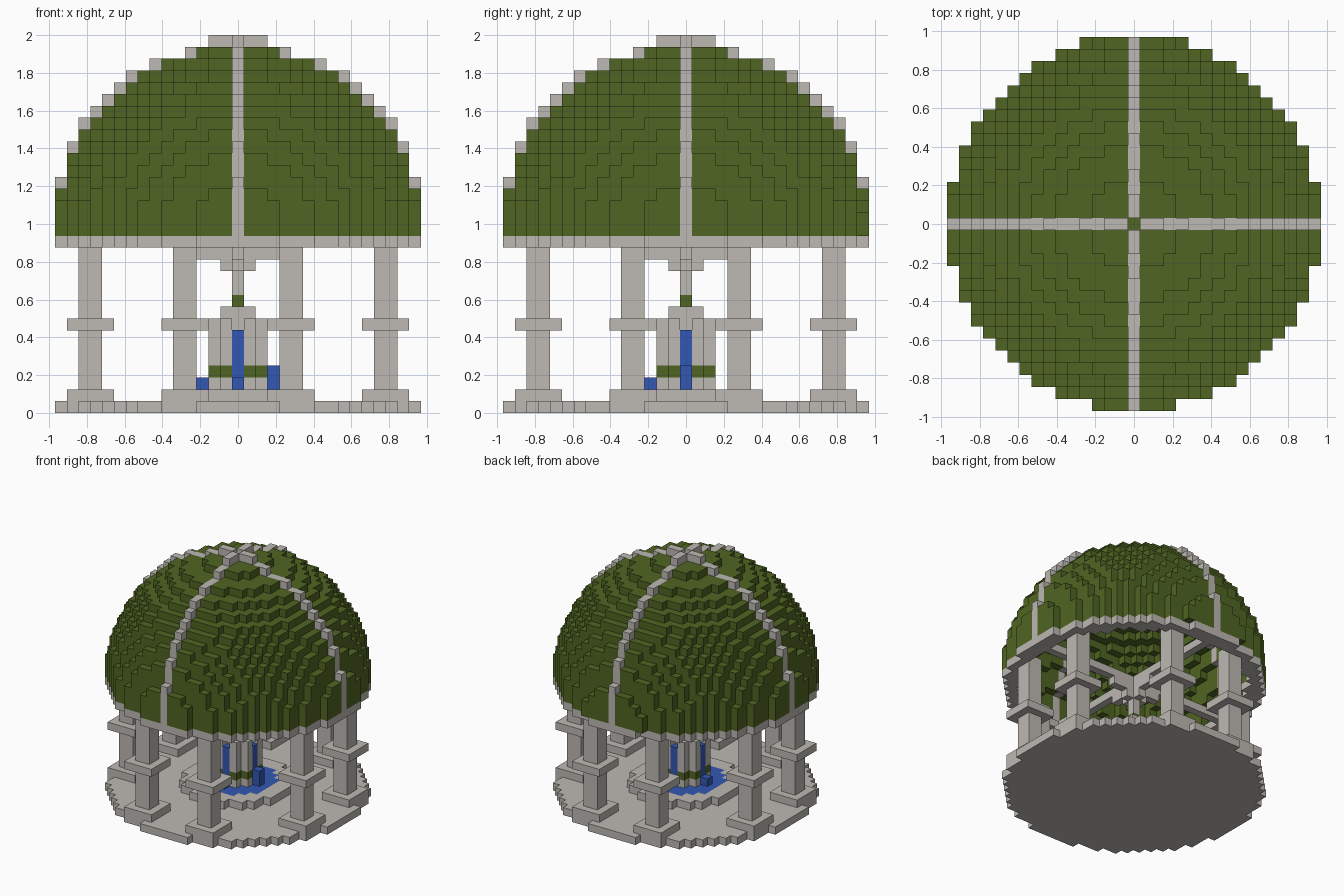
import bpy, bmesh
from mathutils import Vector

cube = bpy.data.objects.get("Cube")
if cube:
    bpy.data.objects.remove(cube)

U = 0.0625          # edge of one block
R2 = 15.5 ** 2      # squared dome radius in blocks
SPAN = range(-15, 16)
BASE = 15           # first layer of the dome


def material(name, rgb):
    m = bpy.data.materials.new(name)
    m.use_nodes = True
    m.diffuse_color = (*rgb, 1)
    m.node_tree.nodes["Principled BSDF"].inputs["Base Color"].default_value = (*rgb, 1)
    return m


stone = material("pale stone", (0.51, 0.485, 0.45))
moss = material("moss green", (0.08, 0.13, 0.016))
blue = material("water blue", (0.033, 0.095, 0.45))

parts = {}          # (name, material) -> blocks
taken = {}          # block -> part key


def add(name, mat, cells):
    """Claim free blocks for a part; earlier parts keep theirs."""
    for c in cells:
        if c not in taken:
            taken[c] = (name, mat.name)
            parts.setdefault((name, mat.name), []).append(c)


def disk(r2, layer, inner=-1):
    return [(x, y, layer) for x in SPAN for y in SPAN if inner < x * x + y * y <= r2]


def box(xs, ys, zs):
    return [(x, y, z) for x in xs for y in ys for z in zs]


def cross(reach, layer):
    return box(range(-reach, reach + 1), [0], [layer]) + box([0], range(-reach, reach + 1), [layer])


# Fountain water: streams, splashes and pool
for x, y in ((2, 0), (-2, 0), (0, 2), (0, -2)):
    add("fountain_water", blue, box([x], [y], range(2, 7)))
add("fountain_water", blue, [(3, 0, 2), (3, 0, 3), (-3, 0, 2), (0, -3, 2)])
add("fountain_water", blue, disk(20, 1))

# Fountain body, basin rim and hanging post
add("fountain_basin", stone, disk(42, 1))
add("fountain_moss", moss, disk(5, 3) + [(0, 0, 9)])
for layer in (2, 4, 5, 6):
    add("fountain_body", stone, disk(5, layer))
add("fountain_body", stone, [c for c in disk(5, 7) if c[0] ** 2 + c[1] ** 2 != 4])
add("fountain_body", stone, disk(2, 8))
add("center_post", stone, box([0], [0], (10, 11)))
for reach, layer in ((1, 12), (3, 13), (13, 14)):
    add("cross_beams", stone, cross(reach, layer))

# Floor and the ring under the dome
add("floor", stone, disk(R2, 0))
add("dome_ring", stone, disk(R2, 14, 13.5 ** 2))

# Eight columns with square feet and collars
def span(side, a, b):
    return [side * i for i in range(a, b + 1)]


for sx in (-1, 1):
    for sy in (-1, 1):
        for near, far in (((4, 5), (12, 13)), ((12, 13), (4, 5))):
            add("columns", stone, box(span(sx, *near), span(sy, *far), range(1, 15)))
            wide = [(a - 1, b + 1) for a, b in (near, far)]
            add("column_collars", stone, box(span(sx, *wide[0]), span(sy, *wide[1]), (1, 7)))


# Dome shell, one block thick, with four raised ribs
def inside(x, y, z):
    return x * x + y * y + (z - BASE) ** 2 < R2


STEPS = [(1, 0, 0), (-1, 0, 0), (0, 1, 0), (0, -1, 0), (0, 0, 1), (0, 0, -1)]


def neighbours(c):
    return [(c[0] + d[0], c[1] + d[1], c[2] + d[2]) for d in STEPS]


def top(i):
    return max(z for z in range(BASE, 32) if inside(i, 0, z))


shell = [c for c in box(SPAN, SPAN, range(BASE, 31))
         if inside(*c) and not all(inside(*n) for n in neighbours(c))]
for i in range(1, 16):
    crest = 31 if i < 3 else min(top(i) + 1, top(i - 1))
    lower = top(i + 1) + 1 if i < 15 else BASE
    for x, y in ((i, 0), (-i, 0), (0, i), (0, -i)):
        add("dome_ribs", stone, box([x], [y], range(min(lower, crest), crest + 1)))
add("dome", moss, shell)
add("dome", moss, box((-4, 4), [15], (15, 16)))


# Turn each part into a mesh of exposed block faces
def build(name, mat, cells):
    bm = bmesh.new()
    verts = {}

    def corner(p):
        key = tuple(round(v * 2) for v in p)
        if key not in verts:
            verts[key] = bm.verts.new(p * U)
        return verts[key]

    for c in cells:
        mid = Vector(c) + Vector((0, 0, 0.5))
        for d, n in zip(STEPS, neighbours(c)):
            if n in taken:
                continue
            d = Vector(d)
            s = Vector((d.y, d.z, d.x))
            t = d.cross(s)
            quad = [mid + (d + s * a + t * b) / 2 for a, b in ((1, 1), (-1, 1), (-1, -1), (1, -1))]
            bm.faces.new([corner(p) for p in quad])
    mesh = bpy.data.meshes.new(name)
    bm.to_mesh(mesh)
    bm.free()
    mesh.materials.append(bpy.data.materials[mat])
    bpy.context.collection.objects.link(bpy.data.objects.new(name, mesh))


for (name, mat), cells in parts.items():
    build(name, mat, cells)
